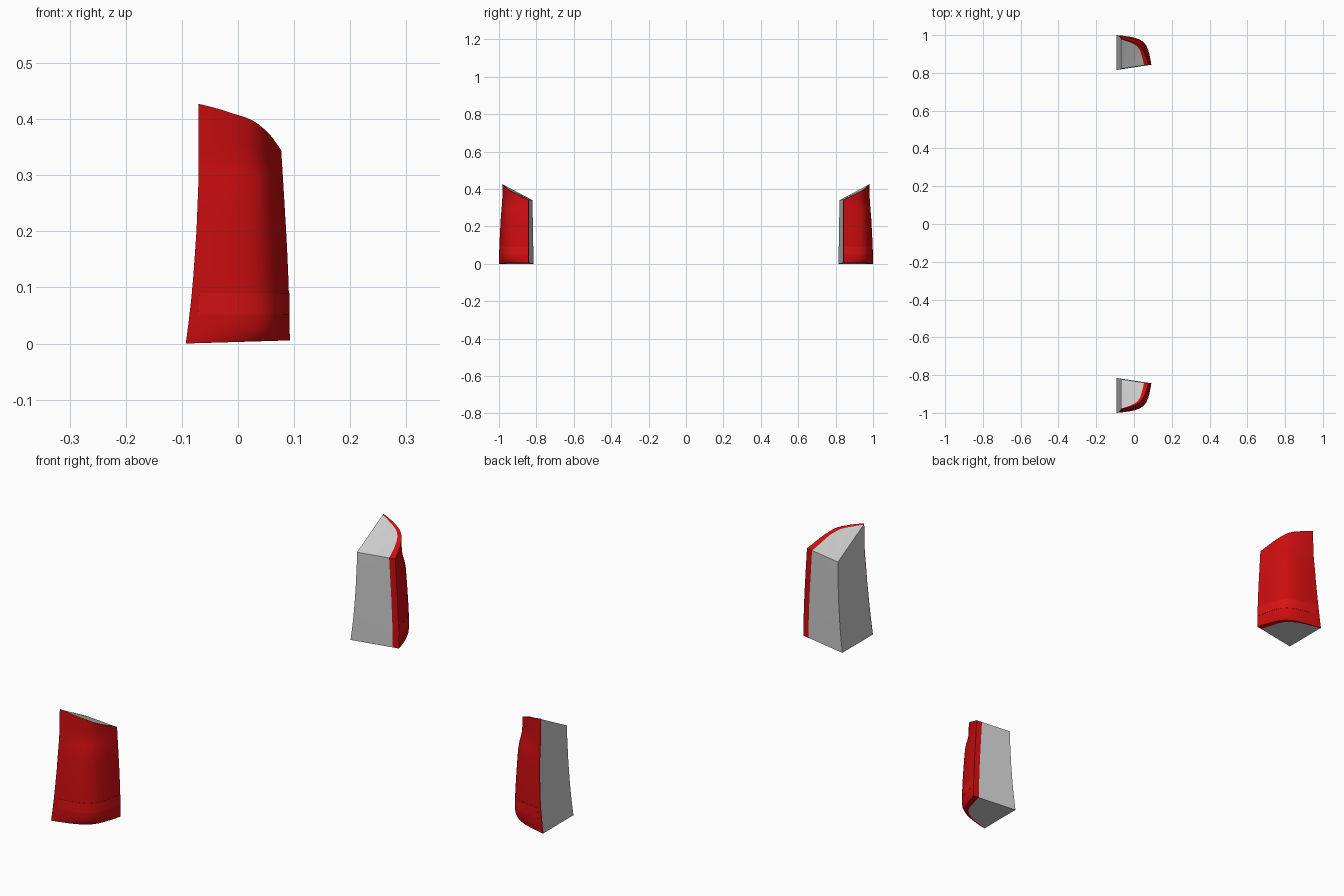
import bpy, bmesh, math
from mathutils import Vector

if "Cube" in bpy.data.objects:
    bpy.data.objects.remove(bpy.data.objects["Cube"])

N = 24  # columns around the lens


def lerp_table(table, v):
    if v <= table[0][0]:
        return table[0][1]
    for (a, fa), (b, fb) in zip(table, table[1:]):
        if v <= b:
            return fa + (fb - fa) * (v - a) / (b - a)
    return table[-1][1]


# Profiles by height: rear edge x, front edge x, outer side y, inner side y
REAR = [(0, -.093), (.05, -.0865), (.1, -.081), (.2, -.074), (.3, -.07)]
FRONT = [(0, .0925), (.1, .0905), (.18, .087), (.28, .081), (.345, .077)]
OUTER = [(0, 1.0), (.1, .998), (.25, .99), (.33, .983), (.427, .98)]
INNER = [(0, .815), (.34, .821)]
# How far the rounded corner is pulled in, by height (lower lip and upper step)
PULL = [(0, .012), (.01, .006), (.022, .002), (.04, 0), (.265, 0),
        (.29, .002), (.31, .006), (.33, .008), (.43, .008)]
# Sloping top edge, by y
TOP = [(.82, .34), (.845, .345), (.88, .36), (.93, .385), (.965, .41), (.98, .427)]
LEVELS = [0, .01, .022, .04, .08, .12, .16, .2, .24, .265, .29, .31, .33]


def outer_point(u, z, inset=0):
    """Point on the lens surface; u runs from the rear edge to the front edge."""
    xl, xr, yo = lerp_table(REAR, z), lerp_table(FRONT, z), lerp_table(OUTER, z)
    ctrl = [Vector((xl, yo)), Vector((xr - .032, yo - .015)),
            Vector((xr - .021, yo - .03)), Vector((xr, .843))]
    w = [(1-u)**3, 3*u*(1-u)**2, 3*u*u*(1-u), u**3]
    p = sum((c * k for c, k in zip(ctrl, w)), Vector((0, 0)))
    inward = Vector((0, -1)).lerp(Vector((-1, -.13)), u).normalized()
    return p + inward * (inset + lerp_table(PULL, z) * math.sin(math.pi * u))


def inner_point(u, z):
    """Point on the flat inner wall of the housing."""
    a = Vector((lerp_table(REAR, z), lerp_table(INNER, z)))
    return a.lerp(outer_point(1, z, thickness(1)), u)


def thickness(u):
    return .003 + .021 * u


def column(fn, u):
    """Vertical run of points from the base to the sloping top."""
    top = .4
    for _ in range(8):
        top = lerp_table(TOP, fn(u, top)[1])
    zs = LEVELS + [LEVELS[-1] + (top - LEVELS[-1]) * k / 3 for k in (1, 2, 3)]
    pts = []
    for z in zs:
        p = fn(u, z)
        lift = .03 * (p.x + .093) * max(0, 1 - z / .04)
        pts.append((p.x, p.y, z + lift))
    return pts


def make_solid(name, sheet_a, sheet_b, material=None):
    """Close the gap between two matching sheets, mirrored to the other side."""
    bm = bmesh.new()
    a, b = [[[bm.verts.new(p) for p in col] for col in s] for s in (sheet_a, sheet_b)]
    n, m = len(a), len(a[0])
    for i in range(n - 1):
        for j in range(m - 1):
            for s in (a, b):
                bm.faces.new((s[i][j], s[i+1][j], s[i+1][j+1], s[i][j+1]))
        for j in (0, m - 1):
            bm.faces.new((a[i][j], a[i+1][j], b[i+1][j], b[i][j]))
    for i in (0, n - 1):
        for j in range(m - 1):
            bm.faces.new((a[i][j], a[i][j+1], b[i][j+1], b[i][j]))
    bmesh.ops.remove_doubles(bm, verts=bm.verts, dist=1e-5)
    bmesh.ops.recalc_face_normals(bm, faces=bm.faces)
    mesh = bpy.data.meshes.new(name)
    bm.to_mesh(mesh)
    bm.free()
    obj = bpy.data.objects.new(name, mesh)
    bpy.context.collection.objects.link(obj)
    if material:
        mesh.materials.append(material)
    bpy.ops.object.select_all(action='DESELECT')
    obj.select_set(True)
    bpy.context.view_layer.objects.active = obj
    bpy.ops.object.shade_smooth_by_angle(angle=math.radians(30))
    mirror = obj.modifiers.new("other_side", 'MIRROR')
    mirror.use_axis = (False, True, False)
    mirror.use_mirror_merge = False
    return obj


def make_material(name, color):
    mat = bpy.data.materials.new(name)
    mat.diffuse_color = color
    mat.use_nodes = True
    mat.node_tree.nodes["Principled BSDF"].inputs["Base Color"].default_value = mat.diffuse_color
    return mat


red = make_material("red_lens", (.6, .004, .005, 1))
bright_red = make_material("red_reflector", (.68, .006, .007, 1))
us = [i / N for i in range(N + 1)]


def backing_point(u, z):
    return outer_point(u, z, thickness(u))


# Red lens shell and grey housing behind it
skin = [column(outer_point, u) for u in us]
backing = [column(backing_point, u) for u in us]
wall = [column(inner_point, u) for u in us]
make_solid("lens", skin, backing, red)
make_solid("housing", backing, wall)

# Reflector strip wrapped around the lower lens
strip_us = [.035 + .965 * u for u in us]
strip_zs = (.052, .065, .078, .09)


def strip_sheet(inset):
    return [[(*outer_point(u, z, inset), z) for z in strip_zs] for u in strip_us]


make_solid("reflector_strip", strip_sheet(-.0007), strip_sheet(.002), bright_red)
